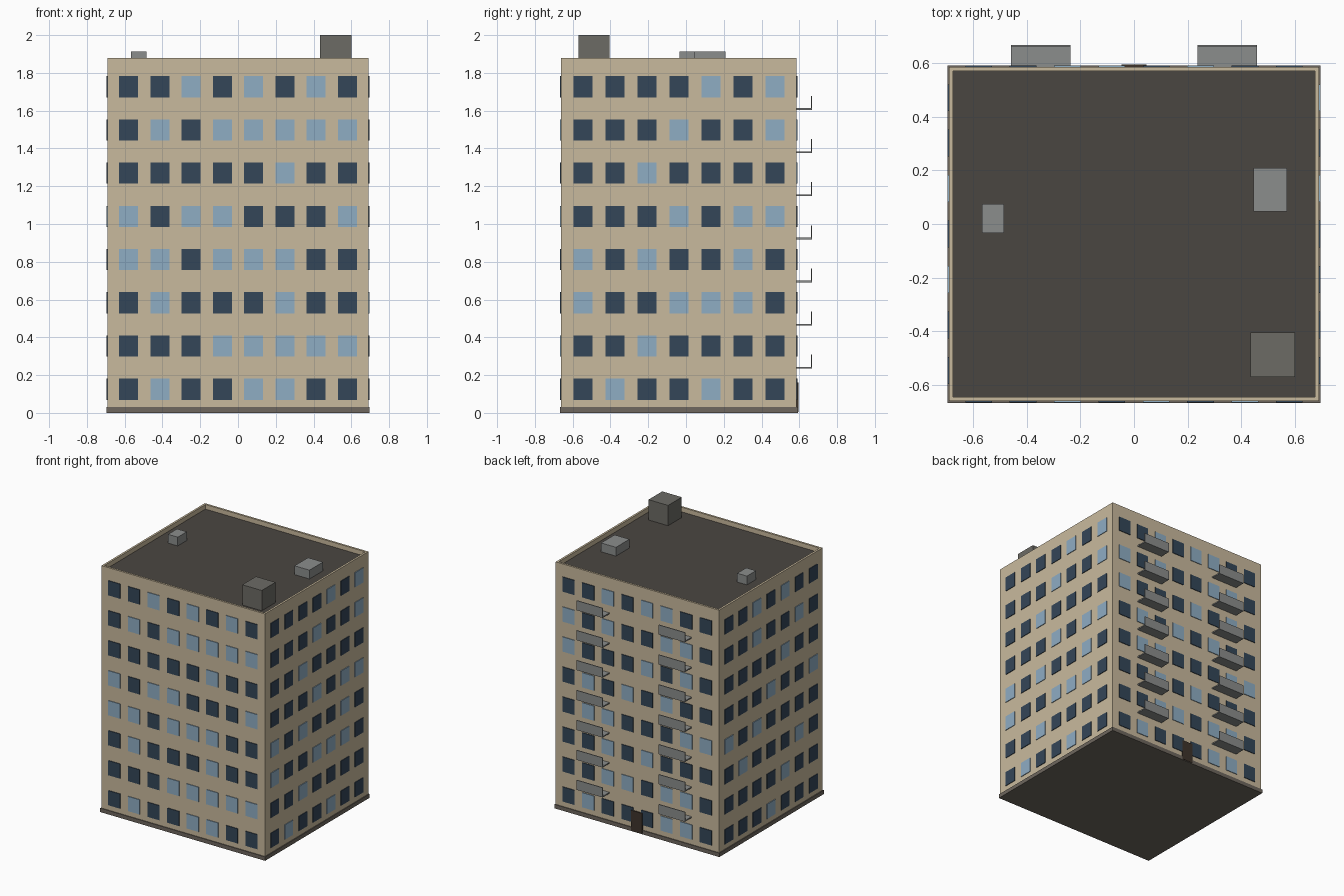
import bpy, bmesh

if "Cube" in bpy.data.objects:
    bpy.data.objects.remove(bpy.data.objects["Cube"])


def material(name, r, g, b):
    def lin(c):
        c /= 255
        return c / 12.92 if c <= 0.04045 else ((c + 0.055) / 1.055) ** 2.4
    m = bpy.data.materials.new(name)
    m.diffuse_color = (lin(r), lin(g), lin(b), 1)
    m.use_nodes = True
    m.node_tree.nodes["Principled BSDF"].inputs["Base Color"].default_value = m.diffuse_color
    return m


WALL = material("tan wall", 201, 186, 157)
ROOF = material("dark roof", 74, 70, 65)
PLINTH = material("plinth stone", 110, 103, 94)
DARK = material("dark glass", 52, 70, 88)
LIGHT = material("light glass", 143, 173, 196)
METAL = material("light grey", 139, 141, 140)
TANK = material("stair house grey", 108, 107, 101)
DOOR = material("door brown", 62, 52, 43)


def add_box(bm, lo, hi, mat=0):
    """Add an axis-aligned box between two corners."""
    vs = bmesh.ops.create_cube(bm, size=1)["verts"]
    for v in vs:
        v.co = [(a + b) / 2 + c * (b - a) for a, b, c in zip(lo, hi, v.co)]
    for f in {f for v in vs for f in v.link_faces}:
        f.material_index = mat


def finish(name, bm, *mats):
    me = bpy.data.meshes.new(name)
    bm.to_mesh(me)
    bm.free()
    for m in mats:
        me.materials.append(m)
    ob = bpy.data.objects.new(name, me)
    bpy.context.collection.objects.link(ob)
    return ob


def box(name, lo, hi, mat):
    bm = bmesh.new()
    add_box(bm, lo, hi)
    return finish(name, bm, mat)


# Main dimensions
HX, Y0, Y1, TOP, ROOF_Z = 0.69, -0.661, 0.586, 1.88, 1.845
CY = (Y0 + Y1) / 2
PROUD = 0.005

# Walls, with the top inset and lowered to leave a parapet around the roof
bm = bmesh.new()
add_box(bm, (-HX, Y0, 0.03), (HX, Y1, TOP))
top = max(bm.faces, key=lambda f: f.calc_center_median().z)
bmesh.ops.inset_region(bm, faces=[top], thickness=0.022)
low = bmesh.ops.extrude_face_region(bm, geom=[top])["geom"]
bmesh.ops.delete(bm, geom=[top], context="FACES_ONLY")
for e in low:
    if isinstance(e, bmesh.types.BMVert):
        e.co.z = ROOF_Z
    if isinstance(e, bmesh.types.BMFace):
        e.material_index = 1
bmesh.ops.recalc_face_normals(bm, faces=bm.faces)
finish("walls", bm, WALL, ROOF)

# Plinth
box("plinth", (-HX - 0.006, Y0 - 0.006, 0), (HX + 0.006, Y1 + 0.006, 0.03), PLINTH)

# Window patterns, top floor first, left to right along +x or +y (D dark, L light)
FRONT = ("DDLDLDLD DLDLLLLL DDDDDLDD LDLLDDDL "
         "LLDLLLDD DLDDDLDD DDDLLLLL DLDDLLDD")
RIGHT = ("DDDDLDL DDDLDDL DDLDDDD DDDLDLL "
         "LDLDDLD LDDLLLD DDLDDDD DLDDLDD")
BACK = ("DDLLDLDD DLLDDLDL DLDLDDDL DDLDLDLD "
        "LLDDDLLD DDDLDLDD DLLDLLDD DLLDDDLD")
LEFT = ("DDLDLDD DLDDLDD DDLDDDD LDDLDDD "
        "DDDDLDL DLDDDLD DDLDDDD DDDLDDD")


def windows(name, pattern, axis, wall, sign):
    """Thin glass plates on one facade; axis is the direction along the wall."""
    bm = bmesh.new()
    for r, row in enumerate(pattern.split()):
        z = 1.727 - 0.2288 * r
        for c, kind in enumerate(row):
            k = c - (len(row) - 1) / 2
            u = 0.1655 * k if axis == 0 else CY + 0.1695 * k
            a, b = sorted((wall - sign * 0.002, wall + sign * PROUD))
            if axis == 0:
                lo, hi = (u - 0.05, a, z - 0.056), (u + 0.05, b, z + 0.056)
            else:
                lo, hi = (a, u - 0.05, z - 0.056), (b, u + 0.05, z + 0.056)
            add_box(bm, lo, hi, int(kind == "L"))
    finish(name, bm, DARK, LIGHT)


windows("front_windows", FRONT, 0, Y0, -1)
windows("back_windows", BACK, 0, Y1, 1)
windows("right_windows", RIGHT, 1, HX, 1)
windows("left_windows", LEFT, 1, -HX, -1)

# Back door
box("back_door", (-0.046, Y1 - 0.002, 0.005), (0.046, Y1 + 0.009, 0.16), DOOR)

# Balconies: floor slab and front panel, two columns over seven floors
for side, x in (("left", -0.347), ("right", 0.347)):
    bm = bmesh.new()
    for i in range(7):
        z = 0.239 + 0.2283 * i
        add_box(bm, (x - 0.111, Y1 - 0.002, z - 0.005), (x + 0.111, 0.667, z + 0.004))
        add_box(bm, (x - 0.111, 0.661, z + 0.004), (x + 0.111, 0.667, z + 0.069))
    finish(side + "_balconies", bm, METAL)

# Rooftop boxes
box("stair_house", (0.435, -0.57, ROOF_Z), (0.6, -0.405, 2.0), TANK)
box("large_vent", (0.445, 0.046, ROOF_Z), (0.571, 0.209, 1.912), METAL)
box("small_vent", (-0.567, -0.034, ROOF_Z), (-0.485, 0.075, 1.912), METAL)
